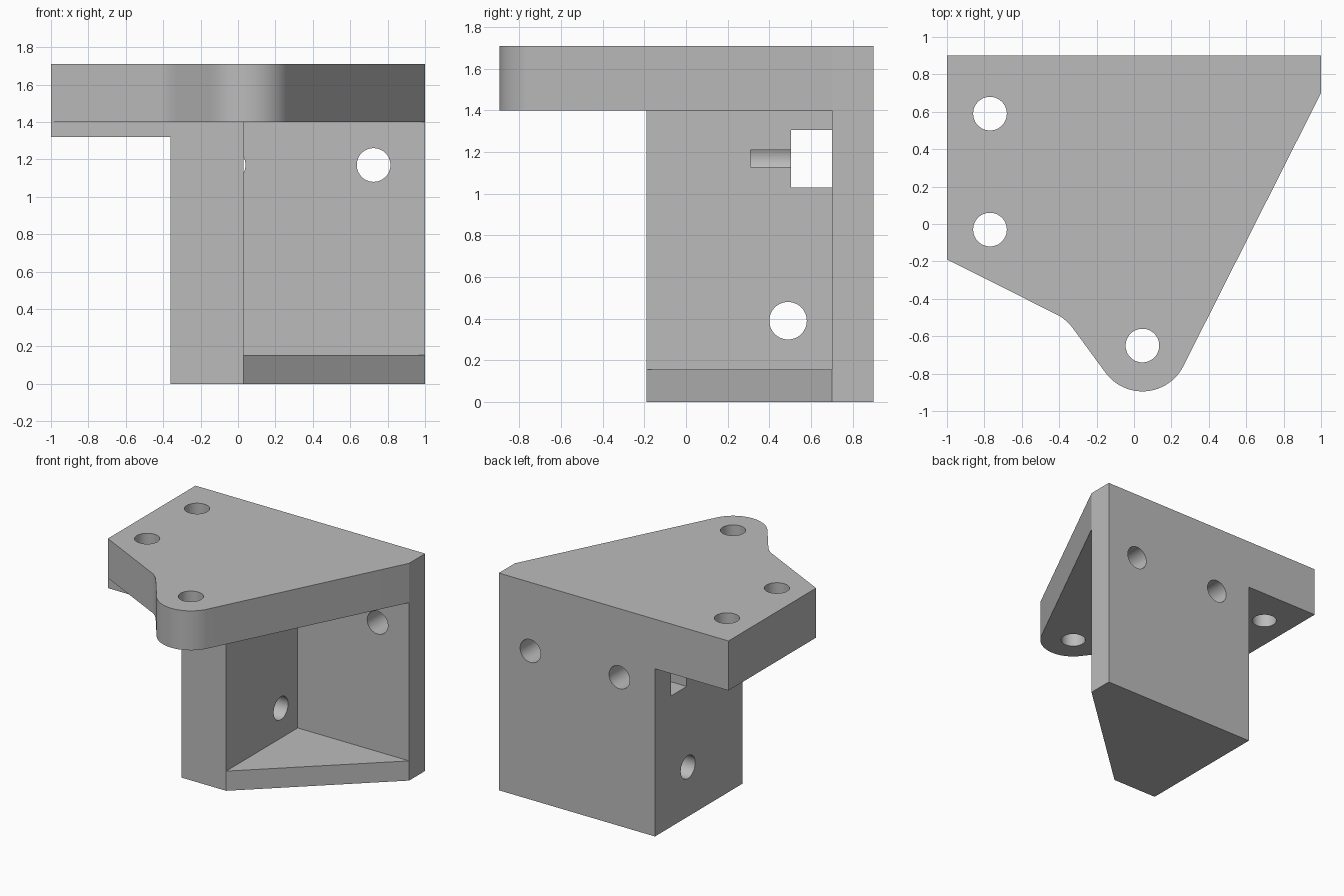
import bpy, bmesh, math
from mathutils import Vector, Matrix

cube = bpy.data.objects.get("Cube")
if cube:
    bpy.data.objects.remove(cube, do_unlink=True)

grey = bpy.data.materials.new("mid grey")
grey.use_nodes = True
colour = (0.5, 0.5, 0.5, 1)
grey.diffuse_color = colour
grey.node_tree.nodes["Principled BSDF"].inputs["Base Color"].default_value = colour


def add_object(name, bm):
    bmesh.ops.recalc_face_normals(bm, faces=bm.faces[:])
    mesh = bpy.data.meshes.new(name)
    bm.to_mesh(mesh)
    bm.free()
    mesh.materials.append(grey)
    obj = bpy.data.objects.new(name, mesh)
    bpy.context.collection.objects.link(obj)
    return obj


def prism(name, outline, bottom, top):
    bm = bmesh.new()
    face = bm.faces.new([bm.verts.new((x, y, bottom)) for x, y in outline])
    side = bmesh.ops.extrude_face_region(bm, geom=[face])["geom"]
    verts = [v for v in side if isinstance(v, bmesh.types.BMVert)]
    bmesh.ops.translate(bm, verts=verts, vec=(0, 0, top - bottom))
    return add_object(name, bm)


def box(name, x, y, z):
    outline = [(x[0], y[0]), (x[1], y[0]), (x[1], y[1]), (x[0], y[1])]
    return prism(name, outline, *z)


def rod(name, start, end, radius=0.09):
    start, end = Vector(start), Vector(end)
    axis = end - start
    turn = axis.to_track_quat("Z", "Y").to_matrix().to_4x4()
    bm = bmesh.new()
    bmesh.ops.create_cone(bm, cap_ends=True, segments=48, radius1=radius,
                          radius2=radius, depth=axis.length,
                          matrix=Matrix.Translation((start + end) / 2) @ turn)
    return add_object(name, bm)


def combine(target, other, operation):
    mod = target.modifiers.new(operation.lower(), "BOOLEAN")
    mod.operation = operation
    mod.solver = "EXACT"
    mod.object = other
    bpy.context.view_layer.objects.active = target
    bpy.ops.object.modifier_apply(modifier=mod.name)
    bpy.data.objects.remove(other, do_unlink=True)


# Lower body: side wall, back wall and triangular floor around an open cavity
bracket = prism("mounting_bracket",
                [(-0.36, -0.19), (0.03, -0.19), (1, 0.7), (1, 0.9), (-0.36, 0.9)], 0, 1.6)
combine(bracket, box("cavity", (0.03, 1.3), (-0.5, 0.7), (0.155, 1.8)), "DIFFERENCE")

# Top plate with a rounded nose and a small fillet on its left flank
nose = Vector((0.045, -0.65))
outline = [(-1, 0.9), (1, 0.9), (1, 0.7)]
for i in range(25):
    a = math.radians(-27 - i * 116 / 24)
    outline.append((nose.x + 0.245 * math.cos(a), nose.y + 0.245 * math.sin(a)))
a, b, c = Vector((-0.325, -0.56)), Vector((-0.361, -0.51)), Vector((-0.415, -0.483))
for i in range(9):
    t = i / 8
    outline.append(tuple(a * (1 - t) ** 2 + b * 2 * t * (1 - t) + c * t * t))
outline.append((-1, -0.19))
combine(bracket, prism("top_plate", outline, 1.4, 1.71), "UNION")

# Thicker pad under the overhanging side of the plate
combine(bracket, box("pad", (-1, -0.2), (-0.19, 0.9), (1.32, 1.5)), "UNION")

# Bolt holes through plate, back wall and side wall, and the square nut pocket
cutters = [rod("plate_hole", (x, y, 1.2), (x, y, 1.9))
           for x, y in [(-0.77, 0.59), (-0.77, -0.03), tuple(nose)]]
cutters += [
    rod("back_hole", (0.725, 0.6, 1.17), (0.725, 1.1, 1.17)),
    rod("blind_back_hole", (-0.05, 0.31, 1.17), (-0.05, 1.1, 1.17)),
    rod("side_hole", (-0.6, 0.49, 0.39), (0.2, 0.49, 0.39)),
    box("nut_pocket", (-0.6, 0.2), (0.505, 0.7), (1.03, 1.305)),
]
for cutter in cutters:
    combine(bracket, cutter, "DIFFERENCE")

bpy.ops.object.select_all(action="DESELECT")
bracket.select_set(True)
bpy.context.view_layer.objects.active = bracket
bpy.ops.object.shade_smooth_by_angle(angle=math.radians(25))
